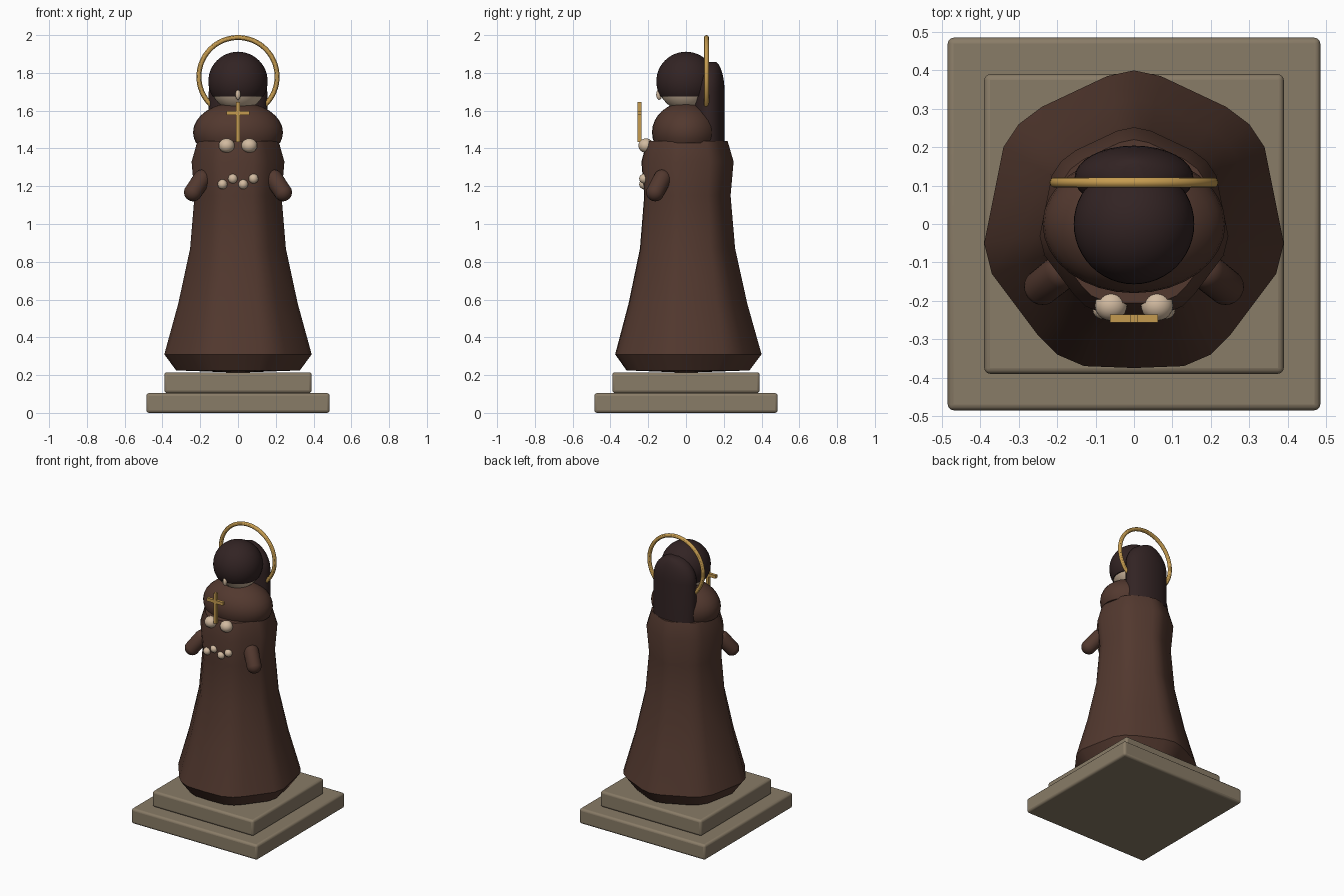
import bpy, bmesh, math
from mathutils import Vector, Matrix

if "Cube" in bpy.data.objects:
    bpy.data.objects.remove(bpy.data.objects["Cube"])


def material(name, rgb):
    m = bpy.data.materials.new(name)
    m.use_nodes = True
    m.diffuse_color = (*rgb, 1)
    bsdf = next(n for n in m.node_tree.nodes if n.type == 'BSDF_PRINCIPLED')
    bsdf.inputs["Base Color"].default_value = (*rgb, 1)
    return m


BROWN = material("brown_cloth", (0.085, 0.040, 0.028))
DARK = material("dark_veil_cloth", (0.032, 0.017, 0.017))
SKIN = material("pale_skin", (0.64, 0.49, 0.35))
GOLD = material("gold", (0.56, 0.33, 0.08))
STONE = material("stone", (0.25, 0.20, 0.135))


def finish(name, bm, mat, angle=40):
    bmesh.ops.recalc_face_normals(bm, faces=bm.faces)
    mesh = bpy.data.meshes.new(name)
    bm.to_mesh(mesh)
    bm.free()
    mesh.materials.append(mat)
    ob = bpy.data.objects.new(name, mesh)
    bpy.context.collection.objects.link(ob)
    bpy.ops.object.select_all(action='DESELECT')
    ob.select_set(True)
    bpy.context.view_layer.objects.active = ob
    bpy.ops.object.shade_smooth_by_angle(angle=math.radians(angle))
    return ob


def box(name, centre, size, mat, bevel=0):
    bm = bmesh.new()
    bmesh.ops.create_cube(bm, size=1, matrix=Matrix.Translation(centre) @ Matrix.Diagonal((*size, 1)))
    ob = finish(name, bm, mat)
    if bevel:
        mod = ob.modifiers.new("rounded_edges", 'BEVEL')
        mod.width, mod.segments = bevel, 3
    return ob


def ellipsoid(name, centre, radii, mat, cut=None, seg=32):
    bm = bmesh.new()
    bmesh.ops.create_uvsphere(bm, u_segments=seg, v_segments=seg // 2, radius=1,
                              matrix=Matrix.Translation(centre) @ Matrix.Diagonal((*radii, 1)))
    if cut is not None:  # keep the part above the cut height
        geom = bm.verts[:] + bm.edges[:] + bm.faces[:]
        bmesh.ops.bisect_plane(bm, geom=geom, plane_co=(0, 0, cut), plane_no=(0, 0, 1), clear_inner=True)
        bmesh.ops.holes_fill(bm, edges=[e for e in bm.edges if e.is_boundary])
    return finish(name, bm, mat)


def loft(name, rings, mat, angle=40):
    bm = bmesh.new()
    rows = [[bm.verts.new(p) for p in ring] for ring in rings]
    n = len(rows[0])
    for a, b in zip(rows, rows[1:]):
        for i in range(n):
            j = (i + 1) % n
            bm.faces.new((a[i], a[j], b[j], b[i]))
    bm.faces.new(rows[0])
    bm.faces.new(rows[-1])
    return finish(name, bm, mat, angle)


def capsule(name, a, b, r, mat):
    a, b = Vector(a), Vector(b)
    turn = (b - a).to_track_quat('Z', 'Y').to_matrix().to_4x4()
    bm = bmesh.new()
    bmesh.ops.create_uvsphere(bm, u_segments=24, v_segments=16, radius=r)
    for v in bm.verts:
        if v.co.z > 0.001:
            v.co.z += (b - a).length
    bmesh.ops.transform(bm, matrix=Matrix.Translation(a) @ turn, verts=bm.verts)
    return finish(name, bm, mat)


# Stepped plinth
box("lower_plinth", (0, 0, 0.0525), (0.97, 0.97, 0.105), STONE, 0.015)
box("upper_plinth", (0, 0, 0.16), (0.78, 0.78, 0.11), STONE, 0.015)

# Faceted robe: one mirrored outline scaled up the body
half = [(0, .40), (.07, .385), (.24, .305), (.30, .26), (.34, .20), (.39, -.05),
        (.37, -.13), (.25, -.29), (.20, -.34), (.13, -.37), (0, -.375)]
outline = half + [(-x, y) for x, y in reversed(half[1:-1])]
levels = [(.215, .15), (.225, .84), (.31, 1), (.58, .81), (.87, .65),
          (1.15, .59), (1.33, .63), (1.44, .55)]
loft("robe", [[(x * s, y * s, z) for x, y in outline] for z, s in levels], BROWN)

# Shoulder cape
ellipsoid("shoulder_cape", (0, 0, 1.485), (.238, .18, .16), BROWN, cut=1.43)

# Head, nose and hood
ellipsoid("head", (0, 0, 1.745), (.148, .148, .148), SKIN)
ellipsoid("nose", (0, -.142, 1.685), (.014, .016, .028), SKIN, seg=16)
ellipsoid("hood", (0, 0, 1.755), (.157, .157, .157), DARK, cut=1.675, seg=48)

# Back veil: elliptical column with a domed top
steps = [(1.44, 1), (1.70, 1)]
steps += [(1.70 + .16 * math.sin(t), math.cos(t)) for t in [math.radians(d) for d in range(10, 90, 10)]]
loft("back_veil", [[(.155 * s * math.cos(2 * math.pi * i / 32),
                     .12 + .084 * (.35 + .65 * s) * math.sin(2 * math.pi * i / 32), z)
                    for i in range(32)] for z, s in steps], DARK)

# Halo ring
bpy.ops.mesh.primitive_torus_add(location=(0, .108, 1.78), rotation=(math.pi / 2, 0, 0),
                                 major_radius=.207, minor_radius=.013,
                                 major_segments=64, minor_segments=12)
halo = bpy.context.object
halo.name = "halo"
halo.data.materials.append(GOLD)
bpy.ops.object.shade_smooth_by_angle()

# Sleeves and hands
for side, sx in (("left", 1), ("right", -1)):
    capsule(side + "_sleeve", (sx * .19, -.125, 1.24), (sx * .238, -.163, 1.168), .048, BROWN)
    ellipsoid(side + "_hand", (sx * .06, -.212, 1.415), (.042, .04, .038), SKIN, seg=24)

# Held cross
box("cross_upright", (0, -.246, 1.54), (.02, .02, .21), GOLD)
box("cross_bar", (0, -.246, 1.587), (.124, .02, .022), GOLD)

# Beads at the waist
for i in range(4):
    ellipsoid(f"bead_{i + 1}", (-.082 + .0547 * i, -.222, 1.21 + .03 * (i % 2)),
              (.026, .026, .026), SKIN, seg=16)
